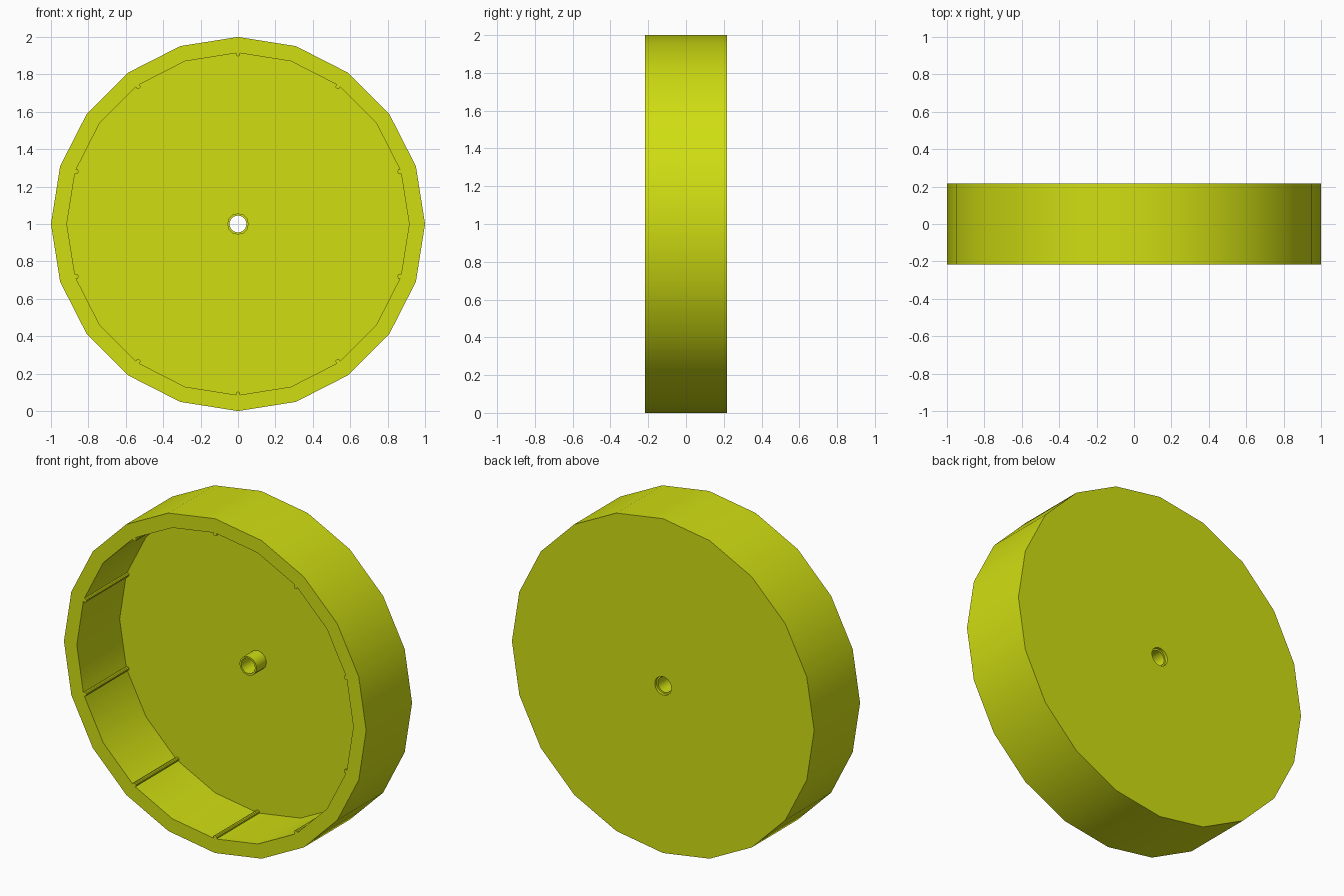
import bpy, bmesh, math

if "Cube" in bpy.data.objects:
    bpy.data.objects.remove(bpy.data.objects["Cube"])

D = 0.217       # half depth
FLOOR = 0.188   # inner face of the back plate
CZ = 1.0        # axle height

lime = bpy.data.materials.new("lime_yellow")
lime.diffuse_color = (0.63, 0.73, 0.006, 1)
lime.use_nodes = True
lime.node_tree.nodes["Principled BSDF"].inputs["Base Color"].default_value = lime.diffuse_color


def lathe(name, profile, segs, cx=0, cz=CZ):
    """Revolve a closed (radius, y) profile around the y axis."""
    bm = bmesh.new()
    rings = []
    for i in range(segs):
        a = 2 * math.pi * i / segs
        rings.append([bm.verts.new((cx + r * math.cos(a), y, cz + r * math.sin(a)))
                      for r, y in profile])
    n = len(profile)
    for i in range(segs):
        p, q = rings[i], rings[(i + 1) % segs]
        for j in range(n):
            k = (j + 1) % n
            bm.faces.new((p[j], p[k], q[k], q[j]))
    bmesh.ops.recalc_face_normals(bm, faces=bm.faces)
    return finish(name, bm)


def finish(name, bm):
    me = bpy.data.meshes.new(name)
    bm.to_mesh(me)
    bm.free()
    me.materials.append(lime)
    ob = bpy.data.objects.new(name, me)
    bpy.context.collection.objects.link(ob)
    bpy.ops.object.select_all(action='DESELECT')
    ob.select_set(True)
    bpy.context.view_layer.objects.active = ob
    bpy.ops.object.shade_smooth_by_angle(angle=math.radians(35))
    return ob


# Wheel drum: thick rim and closed back with an axle hole
lathe("wheel_drum", [(1.0, -D), (1.0, D), (0.055, D), (0.055, FLOOR),
                     (0.915, FLOOR), (0.915, -D)], 20)

# Hub tube standing inside on the back plate
lathe("hub_tube", [(0.057, 0.095), (0.057, 0.2), (0.046, 0.2), (0.046, 0.095)], 12)

# Thin ribs along the inside of the rim
for i in range(10):
    a = math.radians(18 + 36 * i)
    bm = bmesh.new()
    ret = bmesh.ops.create_cone(bm, cap_ends=True, segments=10, radius1=0.012,
                                radius2=0.012, depth=D + FLOOR)
    for v in bm.verts:
        x, y, z = v.co
        v.co = (0.908 * math.cos(a) + x, z + (FLOOR - D) / 2,
                CZ + 0.908 * math.sin(a) + y)
    bmesh.ops.recalc_face_normals(bm, faces=bm.faces)
    finish(f"rim_rib_{i + 1}", bm)
